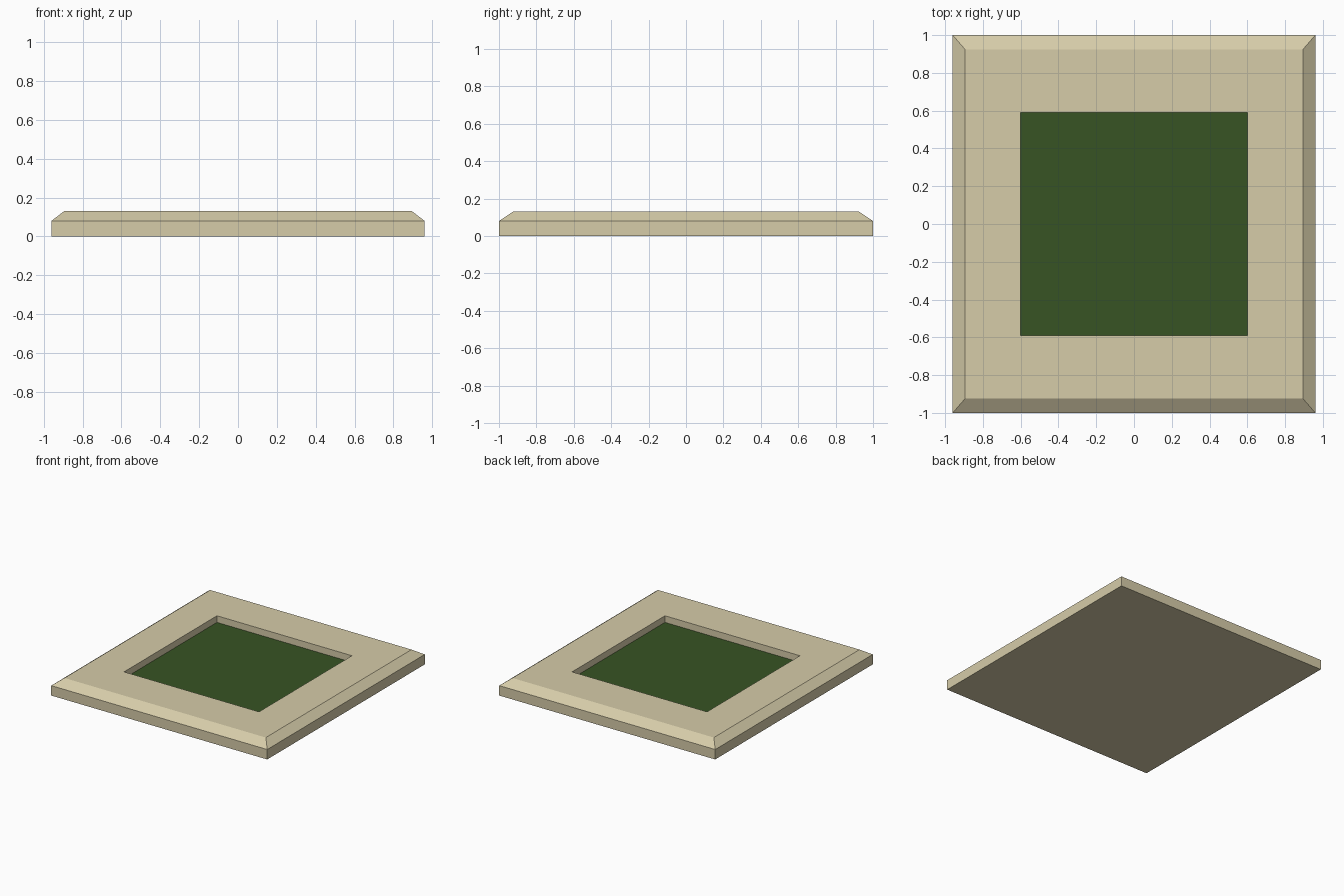
import bpy, bmesh

if "Cube" in bpy.data.objects:
    bpy.data.objects.remove(bpy.data.objects["Cube"])


def material(name, rgb):
    m = bpy.data.materials.new(name)
    lin = [((c / 255 + 0.055) / 1.055) ** 2.4 for c in rgb]
    m.diffuse_color = (*lin, 1)
    m.use_nodes = True
    m.node_tree.nodes["Principled BSDF"].inputs["Base Color"].default_value = m.diffuse_color
    return m


stone = material("pale stone", (214, 204, 169))
grass = material("dark grass green", (55, 83, 36))

# Rectangular rings (half x, half y, z) from the base, over the bevel, into the recess
rings = [(0.96, 1.0, 0.0), (0.96, 1.0, 0.08), (0.895, 0.925, 0.13),
         (0.60, 0.59, 0.13), (0.60, 0.59, 0.077)]

bm = bmesh.new()
loops = [[bm.verts.new((sx * x, sy * y, z))
          for sx, sy in ((-1, -1), (1, -1), (1, 1), (-1, 1))] for x, y, z in rings]
for a, b in zip(loops, loops[1:]):
    for i in range(4):
        j = (i + 1) % 4
        bm.faces.new((a[i], a[j], b[j], b[i]))
bm.faces.new(loops[0][::-1])            # underside
lawn = bm.faces.new(loops[-1])          # green recess floor
lawn.material_index = 1

mesh = bpy.data.meshes.new("bevelled_slab")
bm.to_mesh(mesh)
bm.free()
mesh.materials.append(stone)
mesh.materials.append(grass)
slab = bpy.data.objects.new("bevelled_slab", mesh)
bpy.context.collection.objects.link(slab)
